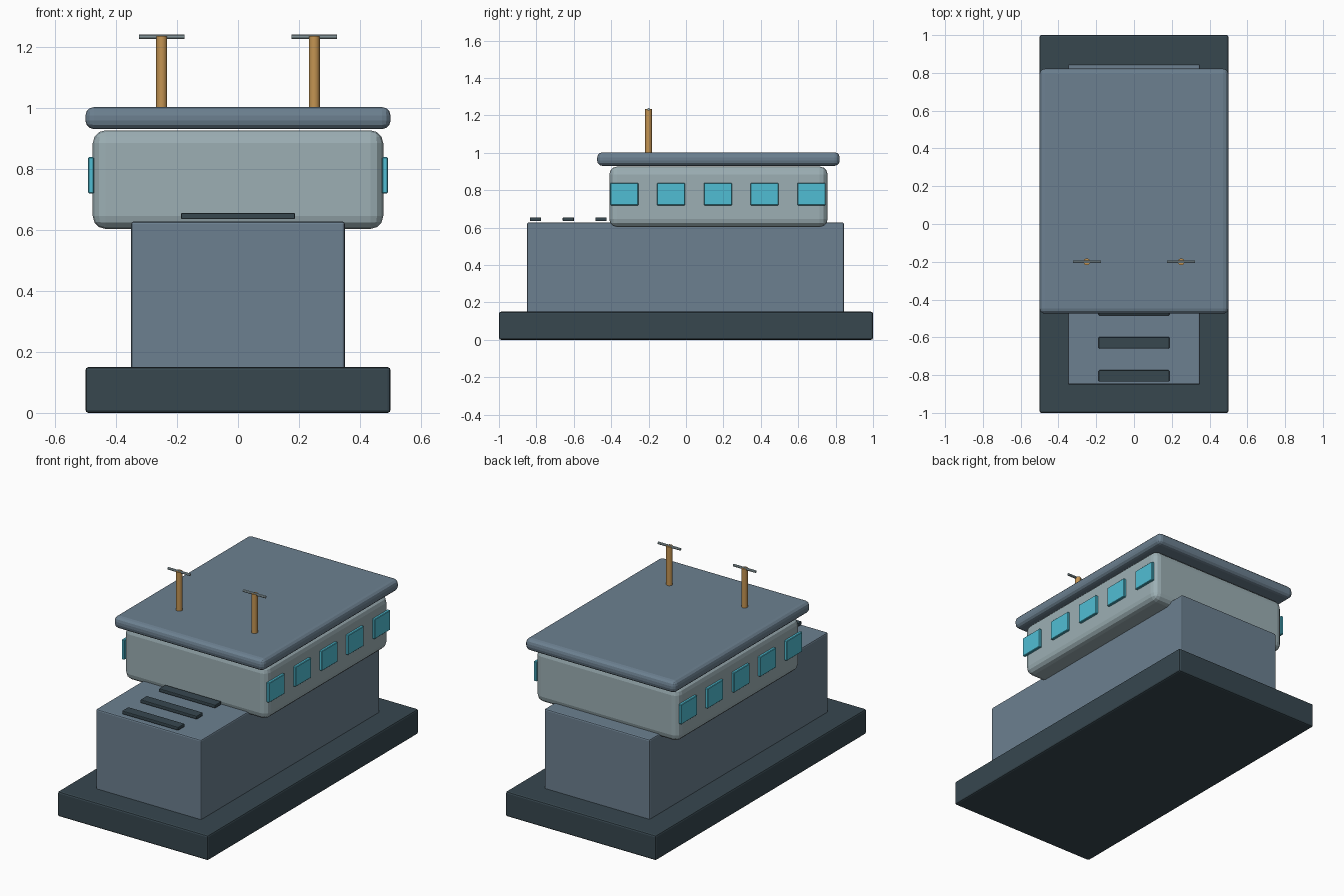
import bpy, math

if "Cube" in bpy.data.objects:
    bpy.data.objects.remove(bpy.data.objects["Cube"])


def material(name, rgb):
    m = bpy.data.materials.new(name)
    # convert 0-255 screen values to linear
    m.diffuse_color = [((c / 255 + 0.055) / 1.055) ** 2.4 for c in rgb] + [1]
    m.use_nodes = True
    m.node_tree.nodes["Principled BSDF"].inputs["Base Color"].default_value = m.diffuse_color
    return m


dark = material("dark slate", (55, 71, 79))
slate = material("slate blue", (108, 128, 144))
pale = material("pale grey", (156, 175, 180))
glass = material("cyan glass", (80, 190, 212))
brass = material("brass", (196, 148, 82))


def finish(ob, name, mat, bevel, segments):
    ob.name = name
    ob.data.materials.append(mat)
    if bevel:
        mod = ob.modifiers.new("bevel", "BEVEL")
        mod.width, mod.segments = bevel, segments
        mod.limit_method = 'ANGLE'
    return ob


def box(name, mat, x, y, z, bevel=0.0, segments=2):
    """Box from (min, max) ranges on each axis."""
    bpy.ops.mesh.primitive_cube_add(size=1, location=[sum(r) / 2 for r in (x, y, z)])
    ob = bpy.context.object
    ob.scale = [r[1] - r[0] for r in (x, y, z)]
    bpy.ops.object.transform_apply(location=False, rotation=False, scale=True)
    return finish(ob, name, mat, bevel, segments)


def rod(name, mat, radius, length, location, rotation=(0, 0, 0), sides=16):
    bpy.ops.mesh.primitive_cylinder_add(vertices=sides, radius=radius, depth=length,
                                        location=location, rotation=rotation)
    ob = finish(bpy.context.object, name, mat, 0, 0)
    bpy.ops.object.shade_smooth_by_angle(angle=math.radians(40))
    return ob


# Main masses, bottom to top
box("base_slab", dark, (-0.5, 0.5), (-1, 1), (0, 0.15), 0.01)
box("lower_body", slate, (-0.35, 0.35), (-0.85, 0.845), (0.14, 0.627), 0.008)
box("cabin", pale, (-0.476, 0.476), (-0.41, 0.757), (0.603, 0.926), 0.042, 3)
box("roof", slate, (-0.5, 0.5), (-0.475, 0.822), (0.93, 1.002), 0.028, 3)

# Side windows
for side in (-1, 1):
    for i in range(5):
        y = -0.33 + 0.25 * i
        x = sorted((side * 0.472, side * 0.491))
        box("side_window", glass, x, (y - 0.075, y + 0.075), (0.719, 0.838), 0.003, 1)

# Deck vents
for i in range(3):
    y = -0.804 + 0.175 * i
    box("deck_vent", dark, (-0.187, 0.187), (y - 0.03, y + 0.03), (0.635, 0.655), 0.004)

# Roof antennas: post with a thin crossbar
for x in (-0.25, 0.25):
    rod("antenna_post", brass, 0.018, 0.24, (x, -0.2, 1.115))
    rod("antenna_crossbar", pale, 0.0075, 0.148, (x, -0.2, 1.232), (0, math.pi / 2, 0), 8)
